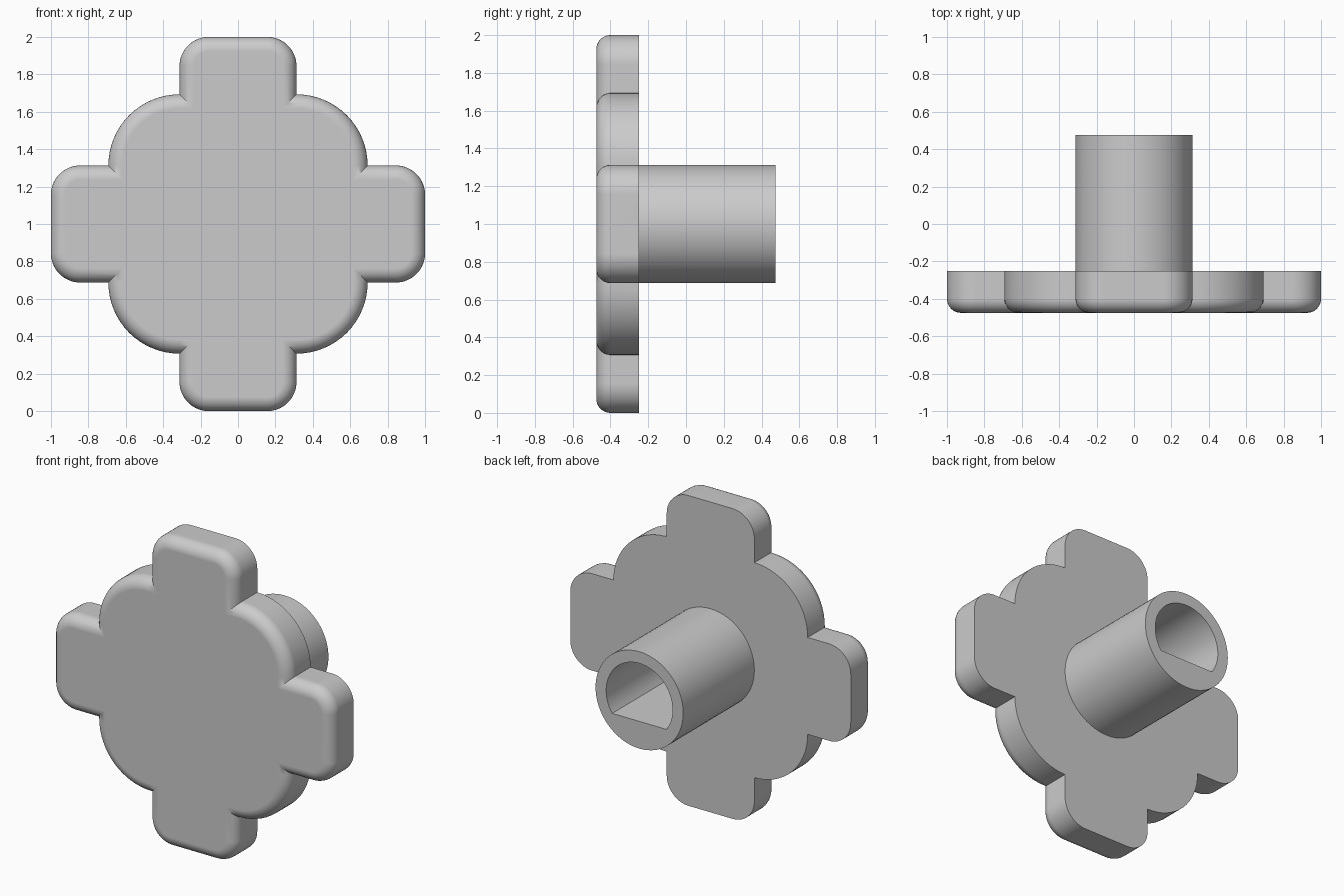
import bpy
import bmesh
from math import pi, sin, cos, asin

FRONT, BACK, STEM_END = -0.475, -0.25, 0.475
CENTRE_Z = 1.0
ROUND = 0.075          # front edge rounding
STEM_R, BORE_R, FLAT = 0.3125, 0.237, -0.137

default = bpy.data.objects.get("Cube")
if default:
    bpy.data.objects.remove(default, do_unlink=True)

grey = bpy.data.materials.new("plain grey")
grey.use_nodes = True
colour = (0.6, 0.6, 0.6, 1)
grey.diffuse_color = colour
grey.node_tree.nodes["Principled BSDF"].inputs["Base Color"].default_value = colour


def loft(name, rings):
    """Closed solid through matching rings given as (y, [(x, z), ...])."""
    bm = bmesh.new()
    loops = [[bm.verts.new((x, y, z + CENTRE_Z)) for x, z in pts] for y, pts in rings]
    n = len(loops[0])
    for a, b in zip(loops, loops[1:]):
        for i in range(n):
            j = (i + 1) % n
            bm.faces.new((a[i], a[j], b[j], b[i]))
    bm.faces.new(loops[0])
    bm.faces.new(loops[-1])
    bmesh.ops.recalc_face_normals(bm, faces=bm.faces)
    mesh = bpy.data.meshes.new(name)
    bm.to_mesh(mesh)
    bm.free()
    mesh.materials.append(grey)
    obj = bpy.data.objects.new(name, mesh)
    bpy.context.collection.objects.link(obj)
    return obj


def arc(cx, cz, r, start, end, steps):
    angles = [start + (end - start) * i / steps for i in range(steps + 1)]
    return [(cx + r * cos(a), cz + r * sin(a)) for a in angles]


def rounded_rect(hx, hz, r, steps=16):
    pts = []
    for k, (sx, sz) in enumerate(((1, 1), (-1, 1), (-1, -1), (1, -1))):
        pts += arc(sx * (hx - r), sz * (hz - r), r, k * pi / 2, (k + 1) * pi / 2, steps)
    return pts


def slab(name, hx, hz, r, steps=8):
    """Rounded plate with a soft front edge and a sharp back edge."""
    rings = [(BACK, rounded_rect(hx, hz, r))]
    for i in range(steps + 1):
        a = pi / 2 * i / steps
        inset = ROUND * (1 - cos(a))
        rings.append((FRONT + ROUND * (1 - sin(a)),
                      rounded_rect(hx - inset, hz - inset, r - inset)))
    return loft(name, rings)


def combine(target, tool, operation):
    mod = target.modifiers.new(operation.title(), "BOOLEAN")
    mod.operation, mod.solver, mod.object = operation, "EXACT", tool
    bpy.context.view_layer.update()
    evaluated = target.evaluated_get(bpy.context.evaluated_depsgraph_get())
    mesh = bpy.data.meshes.new_from_object(evaluated)
    target.modifiers.clear()
    target.data = mesh
    bpy.data.objects.remove(tool, do_unlink=True)


# Lobed plate with four arms
knob = slab("knob", 0.693, 0.693, 0.38)
combine(knob, slab("side_arms", 1.0, 0.3125, 0.155), "UNION")
combine(knob, slab("upright_arms", 0.3125, 1.0, 0.155), "UNION")

# Round stem
ring = arc(0, 0, STEM_R, 0, 2 * pi, 64)[:-1]
combine(knob, loft("stem", [(BACK - 0.08, ring), (STEM_END, ring)]), "UNION")

# D-shaped shaft hole
low = asin(FLAT / BORE_R)
bore = arc(0, 0, BORE_R, low, pi - low, 48)
combine(knob, loft("shaft_hole", [(BACK, bore), (STEM_END + 0.1, bore)]), "DIFFERENCE")

# Smooth curves, crisp edges
bpy.ops.object.select_all(action="DESELECT")
knob.select_set(True)
bpy.context.view_layer.objects.active = knob
bpy.ops.object.shade_smooth_by_angle(angle=pi / 6)
weighted = knob.modifiers.new("Weighted Normals", "WEIGHTED_NORMAL")
weighted.keep_sharp = True
